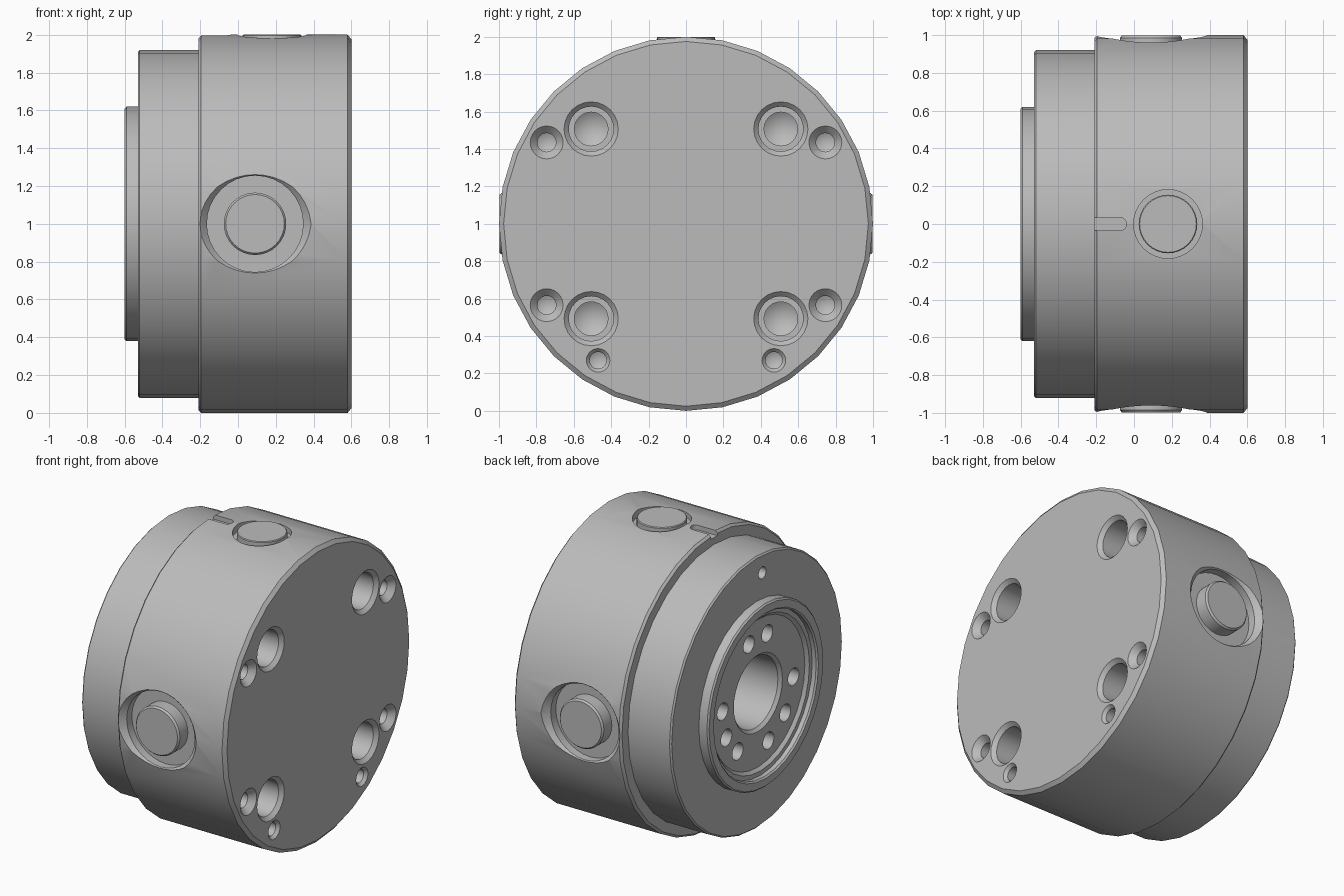
import bpy, bmesh, math
from mathutils import Vector, Matrix

cube = bpy.data.objects.get("Cube")
if cube:
    bpy.data.objects.remove(cube)

steel = bpy.data.materials.new("plain_grey_metal")
steel.use_nodes = True
GREY = (0.5, 0.5, 0.5, 1)
steel.diffuse_color = GREY
steel.node_tree.nodes["Principled BSDF"].inputs["Base Color"].default_value = GREY

RIGHT, LEFT, FRONT, BACK, UP = (1, 0, 0), (-1, 0, 0), (0, -1, 0), (0, 1, 0), (0, 0, 1)
CENTRE = Vector((0, 0, 1))


def add_object(name, bm):
    bmesh.ops.recalc_face_normals(bm, faces=bm.faces)
    mesh = bpy.data.meshes.new(name)
    bm.to_mesh(mesh)
    bm.free()
    mesh.materials.append(steel)
    obj = bpy.data.objects.new(name, mesh)
    bpy.context.collection.objects.link(obj)
    return obj


def lathe(name, profile, axis, offset=(0, 0, 0), sides=32):
    """Turn (radius, height) points about an axis; both ends lie on the axis."""
    bm = bmesh.new()
    rings = []
    for r, h in profile:
        count = sides if r > 0 else 1
        rings.append([bm.verts.new((r * math.cos(math.tau * i / count),
                                    r * math.sin(math.tau * i / count), h))
                      for i in range(count)])
    for a, b in zip(rings, rings[1:]):
        for i in range(sides):
            j = (i + 1) % sides
            corners = [a[i % len(a)], a[j % len(a)], b[j % len(b)], b[i % len(b)]]
            bm.faces.new(list(dict.fromkeys(corners)))
    turn = Vector(axis).to_track_quat('Z', 'Y').to_matrix().to_4x4()
    bm.transform(Matrix.Translation(CENTRE + Vector(offset)) @ turn)
    return add_object(name, bm)


# Stepped body with rear boss, recess and central bore, turned in one profile
body = lathe("body", [
    (0, 0.35), (0.24, 0.35), (0.24, -0.52), (0.26, -0.54),
    (0.50, -0.54), (0.52, -0.56), (0.55, -0.56), (0.55, -0.59), (0.56, -0.6),
    (0.61, -0.6), (0.62, -0.59), (0.62, -0.53), (0.91, -0.53), (0.92, -0.52),
    (0.92, -0.21), (0.985, -0.21), (1, -0.195), (1, 0.58), (0.975, 0.6), (0, 0.6)],
    RIGHT)

cutters = []


def hole(profile, axis, offset, sides=24):
    cutters.append(lathe("hole_cutter", profile, axis, offset, sides))


def drill(rim, bore, chamfer, depth):
    return [(0, -depth - bore * 0.5), (bore, -depth), (bore, -chamfer),
            (rim, 0), (rim, 0.03), (0, 0.03)]


# Mounting holes in the flat face
BIG = [(0, -0.36), (0.09, -0.3), (0.09, -0.25), (0.12, -0.25), (0.12, -0.025),
       (0.145, 0), (0.145, 0.03), (0, 0.03)]
for s in (-1, 1):
    for t in (-1, 1):
        hole(BIG, RIGHT, (0.6, 0.507 * s, 0.507 * t))
        hole(drill(0.088, 0.05, 0.04, 0.12), RIGHT, (0.6, 0.745 * s, 0.435 * t))
    hole(drill(0.063, 0.045, 0.02, 0.1), RIGHT, (0.6, 0.47 * s, -0.73))

# Bolt circle around the bore and index hole in the flange
for deg in (75, 105, 3, -27, -55, -107, -140, 185):
    a = math.radians(deg)
    hole(drill(0.058, 0.055, 0.005, 0.2), LEFT,
         (-0.54, 0.38 * math.cos(a), 0.38 * math.sin(a)))
hole(drill(0.04, 0.038, 0.004, 0.15), LEFT, (-0.53, -0.06, 0.79))

# Countersunk side pockets and the plain top pocket
POCKET = [(0, 0.9), (0.255, 0.9), (0.255, 0.955), (0.32, 1.025), (0.32, 1.1), (0, 1.1)]
for axis in (FRONT, BACK):
    hole(POCKET, axis, (0.09, 0, 0), 32)
hole([(0, 0.95), (0.182, 0.95), (0.182, 1.1), (0, 1.1)], UP, (0.18, 0, 0), 32)

# Round-ended slot on top
hole([(0, 0.965), (0.035, 0.965), (0.035, 1.1), (0, 1.1)], UP, (-0.075, 0, 0), 16)
bm = bmesh.new()
bmesh.ops.create_cube(bm, size=1, matrix=Matrix.Translation((-0.19, 0, 2.03)) @
                      Matrix.Diagonal((0.23, 0.07, 0.13, 1)))
cutters.append(add_object("slot_cutter", bm))

# Cut everything, then discard the cutters
for cutter in cutters:
    cutter.hide_render = True
    mod = body.modifiers.new("cut", 'BOOLEAN')
    mod.operation = 'DIFFERENCE'
    mod.solver = 'EXACT'
    mod.object = cutter
bpy.context.view_layer.update()
graph = bpy.context.evaluated_depsgraph_get()
cut_mesh = bpy.data.meshes.new_from_object(body.evaluated_get(graph))
body.modifiers.clear()
body.data = cut_mesh
for cutter in cutters:
    bpy.data.objects.remove(cutter)

# Buttons seated in the pockets
BUTTON = [(0, 0.88), (0.165, 0.88), (0.165, 0.985), (0.155, 0.997), (0, 0.997)]
CAP = [(0, 0.94), (0.155, 0.94), (0.155, 0.995), (0.15, 1), (0, 1)]
parts = [body,
         lathe("front_button", BUTTON, FRONT, (0.09, 0, 0)),
         lathe("back_button", BUTTON, BACK, (0.09, 0, 0)),
         lathe("top_button", CAP, UP, (0.18, 0, 0))]

bpy.ops.object.select_all(action='DESELECT')
for part in parts:
    part.select_set(True)
bpy.context.view_layer.objects.active = body
bpy.ops.object.shade_smooth_by_angle(angle=math.radians(30))
